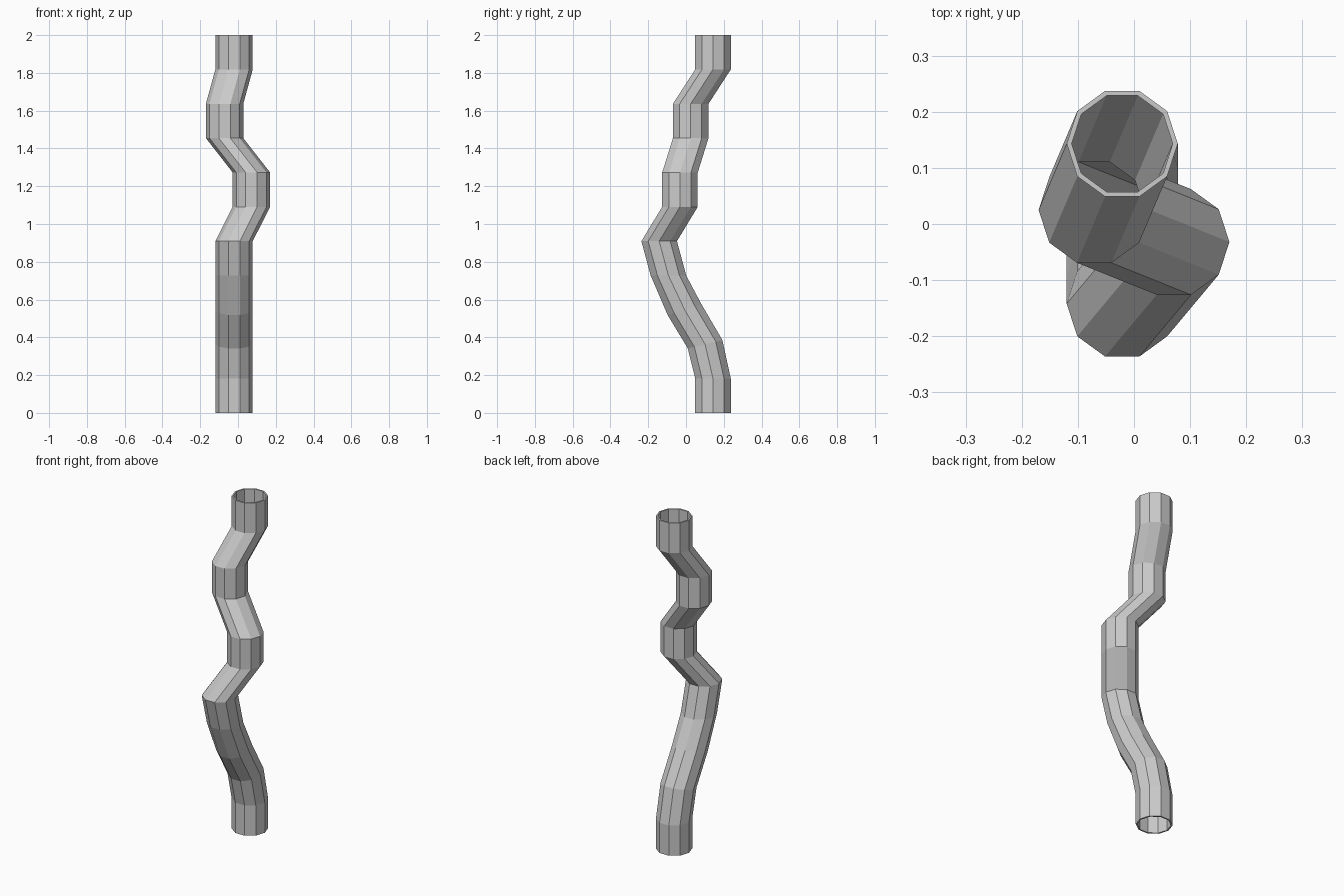
import bpy, bmesh
from math import cos, sin, pi

if "Cube" in bpy.data.objects:
    bpy.data.objects.remove(bpy.data.objects["Cube"])

SIDES, OUTER, INNER = 10, 0.099, 0.090
STEP = 2.0 / 11

# Centre line at equal heights: x, y, tilt about the x axis
PATH = [(-0.021, 0.143, 0), (-0.021, 0.143, 0), (-0.021, 0.101, 0.24),
        (-0.021, -0.007, 0.30), (-0.021, -0.093, 0), (-0.021, -0.142, 0),
        (0.071, -0.032, 0), (0.071, -0.032, 0),
        (-0.071, 0.025, 0), (-0.071, 0.025, 0),
        (-0.021, 0.143, 0), (-0.021, 0.143, 0)]

bm = bmesh.new()


def ring(i, radius):
    x, y, tilt = PATH[i]
    out = []
    for k in range(SIDES):
        a = 2 * pi * k / SIDES
        v = radius * sin(a)
        out.append(bm.verts.new((x + radius * cos(a), y + v * cos(tilt),
                                 i * STEP + v * sin(tilt))))
    return out


def bridge(a, b):
    for k in range(SIDES):
        n = (k + 1) % SIDES
        bm.faces.new((a[k], a[n], b[n], b[k]))


# Outer wall going up, top rim, inner wall going down, bottom rim
count = len(PATH)
loops = [ring(i, OUTER) for i in range(count)]
loops += [ring(i, INNER) for i in reversed(range(count))]
for i, loop in enumerate(loops):
    bridge(loop, loops[(i + 1) % len(loops)])
bmesh.ops.recalc_face_normals(bm, faces=bm.faces[:])

# Flat-shaded crooked pipe
mesh = bpy.data.meshes.new("crooked_pipe")
bm.to_mesh(mesh)
bm.free()
pipe = bpy.data.objects.new("crooked_pipe", mesh)
bpy.context.collection.objects.link(pipe)
